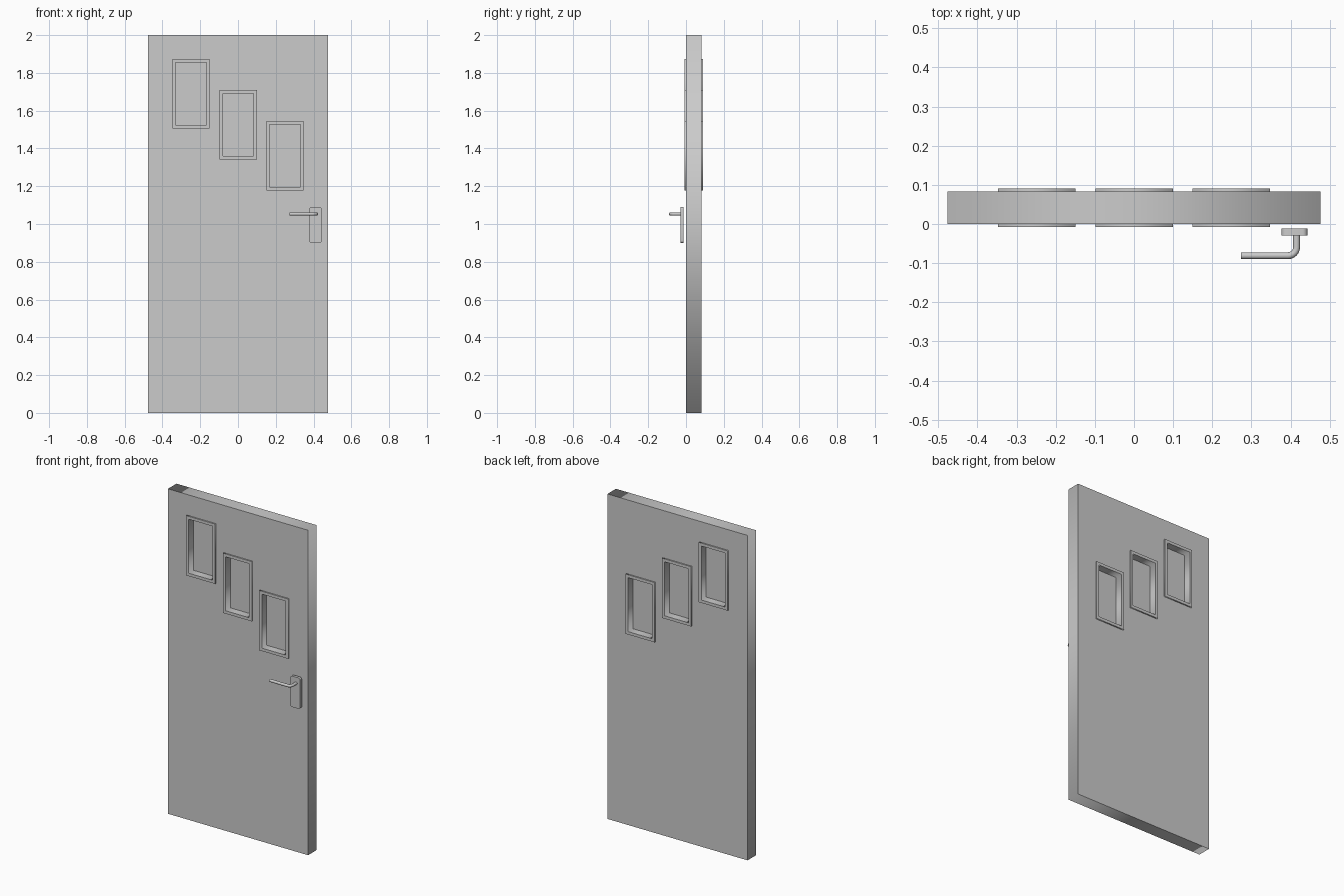
import bpy
from math import pi, sin, cos

if "Cube" in bpy.data.objects:
    bpy.data.objects.remove(bpy.data.objects["Cube"])

WINDOWS = [(-0.249, 1.689), (0.001, 1.525), (0.249, 1.361)]
OUT_W, OUT_H, RIM = 0.198, 0.368, 0.018


def rect(cx, cz, w, h):
    return [(cx + sx * w / 2, cz + sz * h / 2)
            for sx, sz in ((-1, -1), (1, -1), (1, 1), (-1, 1))]


def rounded_rect(cx, cz, w, h, r, n=5):
    pts = []
    for i, (sx, sz) in enumerate(((1, 1), (-1, 1), (-1, -1), (1, -1))):
        for k in range(n + 1):
            a = (i + k / n) * pi / 2
            pts.append((cx + sx * (w / 2 - r) + r * cos(a),
                        cz + sz * (h / 2 - r) + r * sin(a)))
    return pts


def finish(name, curve):
    ob = bpy.data.objects.new(name, curve)
    bpy.context.collection.objects.link(ob)
    bpy.ops.object.select_all(action='DESELECT')
    ob.select_set(True)
    bpy.context.view_layer.objects.active = ob
    return ob


def add_spline(curve, pts, cyclic):
    s = curve.splines.new('POLY')
    s.points.add(len(pts) - 1)
    for p, co in zip(s.points, pts):
        p.co = (*co, 1)
    s.use_cyclic_u = cyclic


def slab(name, loops, y0, y1):
    """Front-view outline with holes, extruded from y0 to y1."""
    c = bpy.data.curves.new(name, 'CURVE')
    c.dimensions = '2D'
    c.fill_mode = 'BOTH'
    c.extrude = (y1 - y0) / 2
    for pts in loops:
        add_spline(c, [(x, z, 0) for x, z in pts], True)
    ob = finish(name, c)
    ob.rotation_euler.x = pi / 2
    ob.location.y = (y0 + y1) / 2
    bpy.ops.object.convert(target='MESH')
    return bpy.context.object


# Door leaf with three window openings
slab("door_leaf", [rect(0, 1, 0.954, 2)] +
     [rect(x, z, OUT_W - RIM, OUT_H - RIM) for x, z in WINDOWS], 0, 0.083)

# Window frames running through the leaf, with a pane in the middle
for i, (x, z) in enumerate(WINDOWS, 1):
    inner_w, inner_h = OUT_W - 2 * RIM, OUT_H - 2 * RIM
    slab(f"window_frame_{i}",
         [rect(x, z, OUT_W, OUT_H), rect(x, z, inner_w, inner_h)], -0.008, 0.091)
    slab(f"window_pane_{i}",
         [rect(x, z, inner_w + 0.01, inner_h + 0.01)], 0.039, 0.044)

# Handle back plate
slab("handle_plate", [rounded_rect(0.410, 0.995, 0.066, 0.19, 0.012)], -0.029, -0.012)

# Bent lever
X, Y, Z, R = 0.4155, -0.081, 1.053, 0.022
path = [(X, -0.025, Z)]
for k in range(9):
    a = k / 8 * pi / 2
    path.append((X - R + R * cos(a), Y + R - R * sin(a), Z))
path.append((0.273, Y, Z))
lever = bpy.data.curves.new("handle_lever", 'CURVE')
lever.dimensions = '3D'
lever.bevel_depth = 0.0088
lever.bevel_resolution = 6
lever.use_fill_caps = True
add_spline(lever, path, False)
finish("handle_lever", lever)
bpy.ops.object.convert(target='MESH')
bpy.ops.object.shade_smooth_by_angle()
